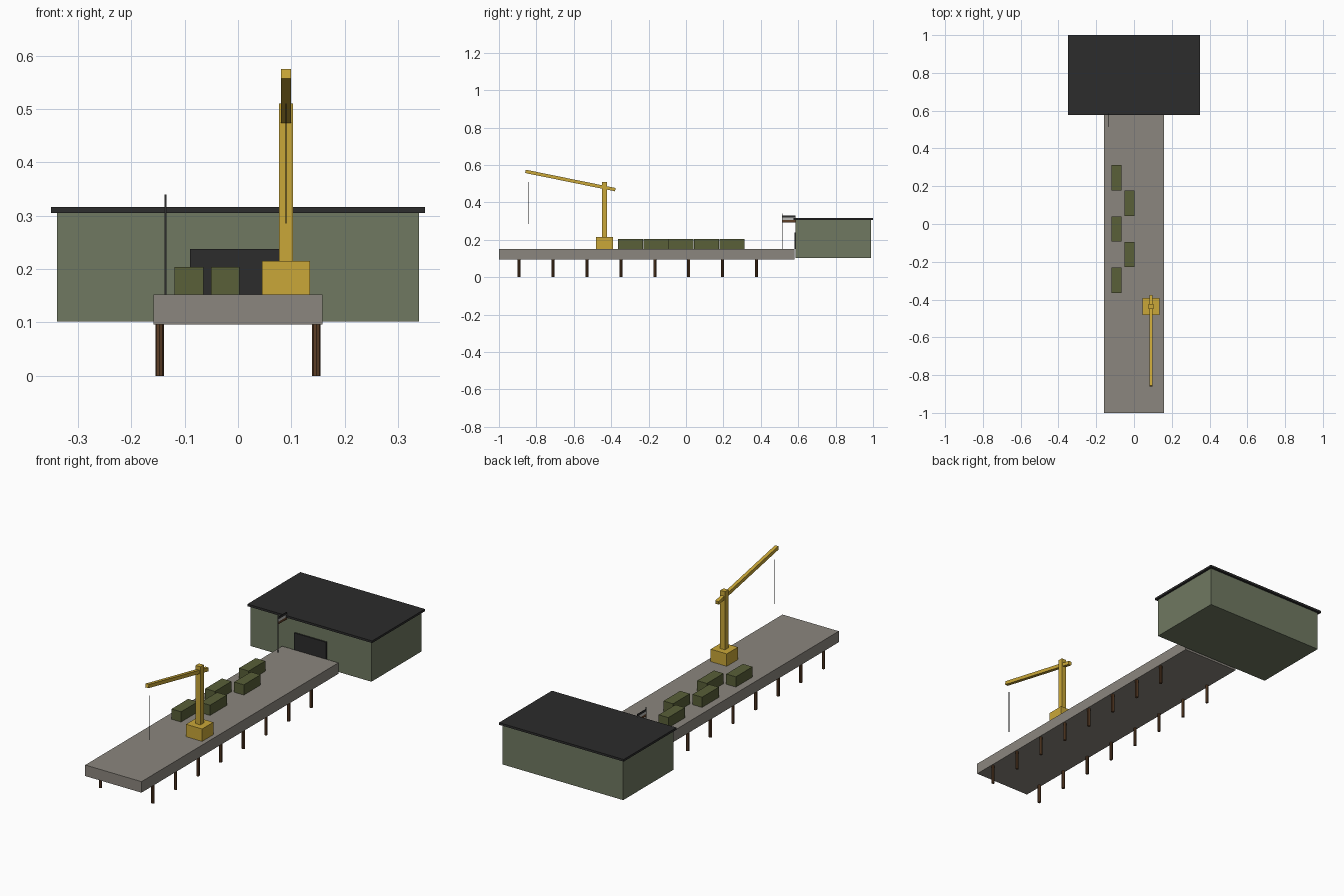
import bpy
import math

default = bpy.data.objects.get("Cube")
if default:
    bpy.data.objects.remove(default, do_unlink=True)


def material(name, rgb):
    m = bpy.data.materials.new(name)
    m.use_nodes = True
    m.diffuse_color = (*rgb, 1)
    bsdf = next(n for n in m.node_tree.nodes if n.type == 'BSDF_PRINCIPLED')
    bsdf.inputs["Base Color"].default_value = (*rgb, 1)
    return m


concrete = material("concrete grey", (0.26, 0.24, 0.21))
timber = material("timber brown", (0.11, 0.05, 0.02))
wall_green = material("wall green", (0.16, 0.19, 0.12))
charcoal = material("charcoal", (0.025, 0.025, 0.025))
olive = material("crate olive", (0.10, 0.115, 0.04))
yellow = material("crane yellow", (0.59, 0.39, 0.04))
steel = material("steel grey", (0.12, 0.12, 0.12))
pale = material("flag pale", (0.5, 0.5, 0.48))


def finish(name, mat):
    ob = bpy.context.object
    ob.name = name
    ob.data.materials.append(mat)
    return ob


def box(name, mat, x, y, z, tilt=0):
    """Box spanning the given (min, max) ranges, tilted about x."""
    spans = (x, y, z)
    bpy.ops.mesh.primitive_cube_add(size=1, location=[(a + b) / 2 for a, b in spans])
    ob = finish(name, mat)
    ob.scale = [b - a for a, b in spans]
    ob.rotation_euler.x = tilt
    return ob


def rod(name, mat, x, y, z, radius, sides=8):
    bpy.ops.mesh.primitive_cylinder_add(vertices=sides, radius=radius, depth=z[1] - z[0],
                                        location=(x, y, (z[0] + z[1]) / 2))
    return finish(name, mat)


DECK = 0.152

# Pier deck and piles
box("pier_deck", concrete, (-0.158, 0.158), (-1, 0.58), (0.096, DECK))
for i in range(8):
    for side, label in ((-1, "right"), (1, "left")):
        rod(f"pile_{label}_{i + 1}", timber, side * 0.147, -0.893 + i * 0.1815, (0, 0.097), 0.008)

# Warehouse
box("warehouse_walls", wall_green, (-0.339, 0.339), (0.586, 0.988), (0.102, 0.306))
box("warehouse_roof", charcoal, (-0.35, 0.35), (0.576, 1), (0.305, 0.316))
box("warehouse_door", charcoal, (-0.09, 0.09), (0.579, 0.588), (DECK, 0.238))

# Staggered crates
for i in range(5):
    x = -0.024 if i % 2 else -0.092
    y = -0.297 + i * 0.1355
    box(f"crate_{i + 1}", olive, (x - 0.027, x + 0.027), (y - 0.067, y + 0.067), (DECK, 0.204))

# Crane
CX, CY = 0.09, -0.436
box("crane_base", yellow, (CX - 0.045, CX + 0.045), (CY - 0.045, CY + 0.045), (DECK, 0.215))
box("crane_mast", yellow, (CX - 0.0135, CX + 0.0135), (CY - 0.0135, CY + 0.0135), (0.215, 0.51))
box("crane_jib", yellow, (CX - 0.009, CX + 0.009), (-0.863, -0.373), (0.508, 0.526),
    math.radians(-11.5))
rod("crane_cable", charcoal, CX, -0.84, (0.285, 0.51), 0.0015, 6)

# Flagpole and striped flag
PX, PY = -0.136, 0.515
rod("flagpole", steel, PX, PY, (DECK, 0.34), 0.0018, 6)
for i, (name, mat) in enumerate((("bottom", timber), ("middle", pale), ("top", charcoal))):
    z = 0.293 + i * 0.0125
    box(f"flag_stripe_{name}", mat, (PX - 0.001, PX + 0.001), (PY, PY + 0.07), (z, z + 0.0125))
